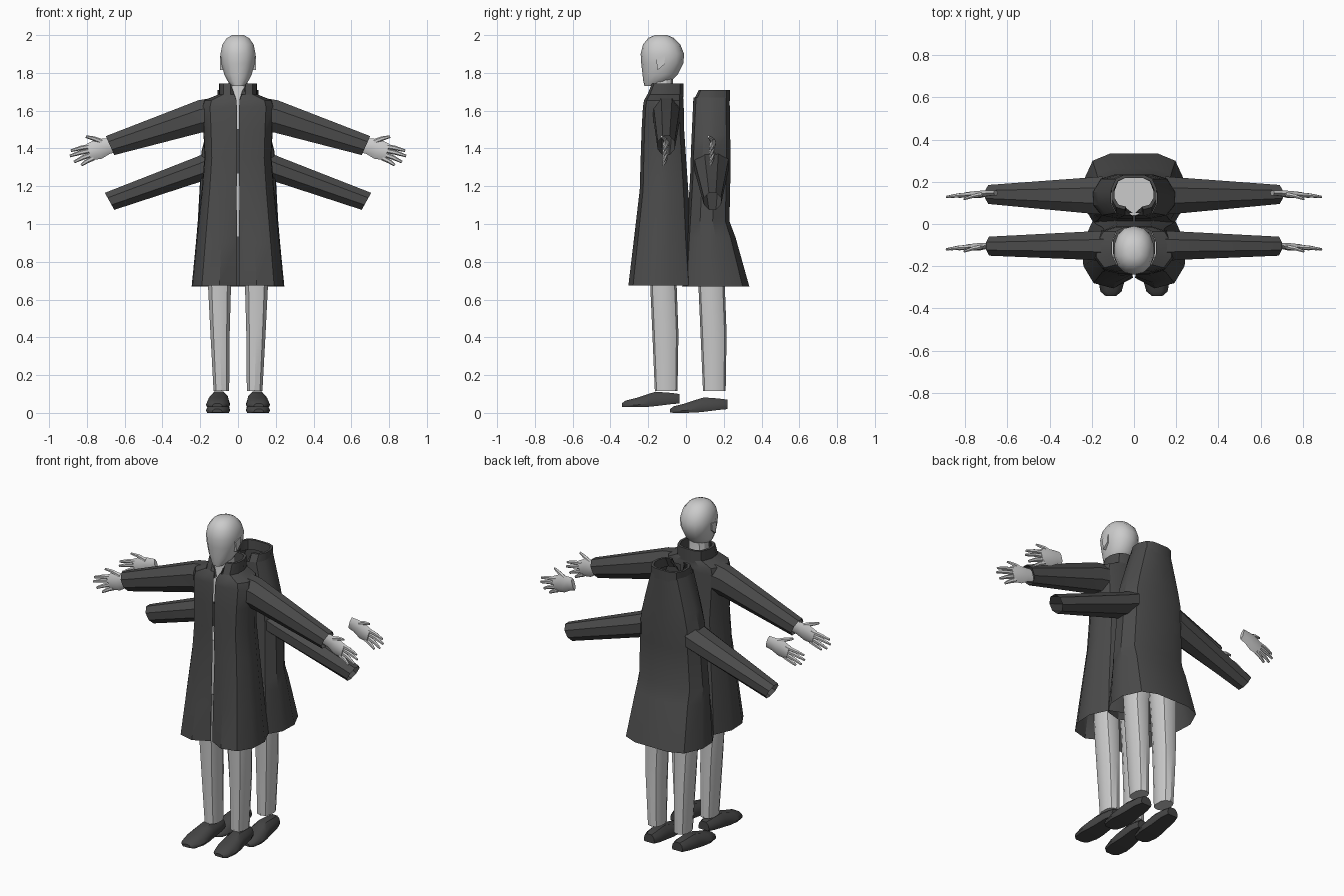
import bpy, bmesh, math
from mathutils import Vector

if "Cube" in bpy.data.objects:
    bpy.data.objects.remove(bpy.data.objects["Cube"])


def material(name, v):
    m = bpy.data.materials.new(name)
    m.diffuse_color = (v, v, v, 1)
    m.use_nodes = True
    m.node_tree.nodes["Principled BSDF"].inputs["Base Color"].default_value = m.diffuse_color
    return m


DARK = material("charcoal_cloth", 0.07)
SHOE = material("dark_leather", 0.06)
PALE = material("pale_grey", 0.6)


def loft(name, rings, mat, closed=True, caps=(True, True), angle=32):
    """Skin a list of equal-length point rings into one object."""
    bm = bmesh.new()
    vs = [[bm.verts.new(p) for p in r] for r in rings]
    n = len(vs[0])
    for a, b in zip(vs, vs[1:]):
        for i in range(n if closed else n - 1):
            j = (i + 1) % n
            bm.faces.new((a[i], a[j], b[j], b[i]))
    if caps[0]:
        bm.faces.new(vs[0])
    if caps[1]:
        bm.faces.new(vs[-1])
    bmesh.ops.recalc_face_normals(bm, faces=bm.faces)
    me = bpy.data.meshes.new(name)
    bm.to_mesh(me)
    bm.free()
    me.materials.append(mat)
    ob = bpy.data.objects.new(name, me)
    bpy.context.collection.objects.link(ob)
    bpy.ops.object.select_all(action='DESELECT')
    ob.select_set(True)
    bpy.context.view_layer.objects.active = ob
    bpy.ops.object.shade_smooth_by_angle(angle=math.radians(angle))
    return ob


def oval(z, hw, yf, yb, cx=0, n=10, power=0.8):
    """Rounded horizontal ring from its half width, front and back."""
    pts = []
    for i in range(n):
        a = math.tau * (i + 0.5) / n
        c, s = math.cos(a), math.sin(a)
        x = math.copysign(abs(c) ** power, c)
        y = math.copysign(abs(s) ** power, s)
        pts.append(Vector((cx + hw * x, (yf + yb) / 2 + (yb - yf) / 2 * y, z)))
    return pts


# half outline of the coat as fractions of width and depth, front to back
COAT_HALF = [(0.4, 0), (0.78, 0.07), (0.98, 0.3), (1, 0.6), (0.8, 0.9), (0.45, 1)]


def coat_ring(z, hw, yf, yb, gap=0.004, notch=0.0, front_z=None):
    """Open ring with a centre-front slit."""
    half = [Vector((gap, yf + notch, z if front_z is None else front_z))]
    half += [Vector((u * hw, yf + v * (yb - yf), z)) for u, v in COAT_HALF]
    left = [Vector((-p.x, p.y, p.z)) for p in half]
    return half + [Vector((0, yb, z))] + left[::-1]


def sleeve_ring(top, bottom, yf, yb, n=8):
    t, b = Vector((top[0], 0, top[1])), Vector((bottom[0], 0, bottom[1]))
    mid, up = (t + b) / 2, (t - b) / 2
    k = 1 / math.cos(math.pi / n)
    pts = []
    for i in range(n):
        a = math.tau * (i + 0.5) / n
        p = mid + up * math.cos(a) * k
        p.y = (yf + yb) / 2 + (yb - yf) / 2 * math.sin(a) * k
        pts.append(p)
    return pts


def flip(rings, s):
    return [[Vector((s * p[0], p[1], p[2])) for p in r] for r in rings]


def coat(prefix, rings, collar, sleeves):
    loft(prefix + "_coat", [coat_ring(*r) for r in rings], DARK, False, (False, False))
    # standing collar with an outer and inner wall
    z0, z1, hw, yf, yb = collar
    t = 0.014
    loft(prefix + "_collar", [
        coat_ring(z0, hw, yf, yb, 0.006, 0, z0 - 0.02),
        coat_ring(z1, hw, yf + 0.03, yb, 0.05, 0, z1 - 0.02),
        coat_ring(z1, hw - t, yf + 0.03 + t, yb - t, 0.046, 0, z1 - 0.02),
        coat_ring(z0, hw - t, yf + t, yb - t, 0.006, 0, z0 - 0.02)],
        DARK, False, (False, False))
    for s, side in ((1, "left"), (-1, "right")):
        loft(f"{prefix}_{side}_sleeve", flip([sleeve_ring(*r) for r in sleeves], s),
             DARK, caps=(True, False))


def trousers(prefix, dy):
    for s, side in ((1, "left"), (-1, "right")):
        legs = [(0.115, 0.043, -0.165, -0.045, 0.088), (0.42, 0.053, -0.178, -0.04, 0.095),
                (0.69, 0.064, -0.19, -0.05, 0.098), (1.0, 0.075, -0.205, -0.035, 0.088)]
        rings = [oval(z, hw, a + dy, b + dy, cx) for z, hw, a, b, cx in legs]
        loft(f"{prefix}_{side}_trouser_leg", flip(rings, s), PALE)
    loft(prefix + "_trouser_waist", [oval(0.93, 0.155, -0.2 + dy, -0.035 + dy),
         oval(1.05, 0.16, -0.21 + dy, -0.03 + dy),
         oval(1.27, 0.15, -0.215 + dy, -0.022 + dy)], PALE)


def shoes(prefix, dy, dz):
    # sections along the foot: y, half width, sole height, top height
    prof = [(-0.34, 0.026, 0.032, 0.05), (-0.32, 0.05, 0.03, 0.065), (-0.26, 0.064, 0.03, 0.08),
            (-0.2, 0.06, 0.032, 0.1), (-0.16, 0.055, 0.036, 0.112),
            (-0.08, 0.05, 0.046, 0.106), (-0.035, 0.036, 0.05, 0.1)]
    shape = [(-0.9, 0), (0.9, 0), (1, 0.25), (0.85, 0.7), (0.45, 1), (-0.45, 1), (-0.85, 0.7), (-1, 0.25)]
    for s, side in ((1, "left"), (-1, "right")):
        rings = []
        for y, hw, b, t in prof:
            cx = 0.098 - 0.05 * (y + 0.1)
            rings.append([Vector((cx + u * hw, y + dy, b + v * (t - b) + dz)) for u, v in shape])
        loft(f"{prefix}_{side}_shoe", flip(rings, s), SHOE, angle=40)


def tube(name, path, radii, s, depth=1.0):
    """Six-sided tapered limb along points in x, y, z."""
    path = [Vector(p) for p in path]
    d = (path[-1] - path[0]).normalized()
    side = d.cross(Vector((0, 1, 0))).normalized()
    rings = [[p + side * r * math.cos(a) + Vector((0, r * depth * math.sin(a), 0))
              for a in [math.tau * i / 6 for i in range(6)]] for p, r in zip(path, radii)]
    loft(name, flip(rings, s), PALE, angle=45)


def hands(prefix, y):
    digits = {"index": ((0.775, 1.412), (0.885, 1.388)), "middle": ((0.78, 1.39), (0.89, 1.36)),
              "ring": ((0.777, 1.368), (0.868, 1.328)), "little": ((0.765, 1.35), (0.83, 1.312)),
              "thumb": ((0.72, 1.435), (0.805, 1.463))}
    for s, side in ((1, "left"), (-1, "right")):
        tube(f"{prefix}_{side}_palm",
             [(0.655, y + 0.008, 1.418), (0.69, y + 0.006, 1.412), (0.735, y, 1.398), (0.79, y - 0.003, 1.38)],
             [0.038, 0.042, 0.054, 0.045], s, 0.36)
        for nm, (a, b) in digits.items():
            dy = -0.022 if nm == "thumb" else -0.012
            m = ((a[0] + b[0]) / 2, y + dy / 3, (a[1] + b[1]) / 2 + 0.003)
            tube(f"{prefix}_{side}_{nm}", [(a[0], y, a[1]), m, (b[0], y + dy, b[1])],
                 [0.014, 0.012, 0.007], s, 0.85)


# worn coat on the front figure
coat("front", [
    (0.675, 0.245, -0.305, 0.05, 0.005, 0.05), (0.9, 0.222, -0.278, 0.03, 0.006, 0.03),
    (1.18, 0.192, -0.245, 0.012, 0.007, 0.008), (1.35, 0.178, -0.24, 0.0, 0.004),
    (1.5, 0.183, -0.235, -0.01, 0.004), (1.62, 0.19, -0.228, -0.012, 0.006),
    (1.655, 0.18, -0.222, -0.014, 0.008), (1.685, 0.105, -0.205, -0.016, 0.02)],
    (1.67, 1.745, 0.1, -0.21, -0.014),
    [((0.11, 1.672), (0.14, 1.49), -0.18, -0.03), ((0.21, 1.655), (0.19, 1.485), -0.17, -0.035),
     ((0.70, 1.465), (0.655, 1.365), -0.15, -0.06)])

# empty slumped coat behind it
coat("rear", [
    (0.67, 0.245, -0.02, 0.335, 0.005, 0.04), (0.93, 0.22, 0.0, 0.262, 0.005, 0.02),
    (1.015, 0.213, 0.008, 0.23, 0.005), (1.25, 0.2, 0.022, 0.235),
    (1.38, 0.194, 0.026, 0.235), (1.47, 0.172, 0.03, 0.234),
    (1.6, 0.132, 0.036, 0.232), (1.67, 0.11, 0.04, 0.231, 0.01)],
    (1.65, 1.71, 0.108, 0.038, 0.232),
    [((0.15, 1.385), (0.15, 1.24), 0.045, 0.225), ((0.22, 1.355), (0.195, 1.225), 0.05, 0.22),
     ((0.705, 1.165), (0.655, 1.075), 0.095, 0.185)])

# lower bodies and hands, front and rear sets
for prefix, dy, dz in (("front", 0, 0), ("rear", 0.255, -0.03)):
    trousers(prefix, dy)
    shoes(prefix, dy, dz)
    hands(prefix, -0.108 if dy == 0 else 0.14)

# neck and chest seen through the collar
loft("neck", [oval(1.5, 0.08, -0.21, -0.05), oval(1.62, 0.075, -0.2, -0.05),
              oval(1.68, 0.056, -0.185, -0.07), oval(1.8, 0.05, -0.18, -0.07)], PALE)

# head, lofted from chin to crown
head = [(1.73, 0.03, -0.22, -0.16), (1.755, 0.055, -0.226, -0.08), (1.79, 0.074, -0.23, -0.045),
        (1.85, 0.09, -0.237, -0.014), (1.9, 0.095, -0.24, -0.01), (1.95, 0.085, -0.228, -0.03),
        (1.985, 0.06, -0.2, -0.065), (2.0, 0.03, -0.165, -0.1)]
loft("head", [oval(*r, n=14, power=0.9) for r in head], PALE, angle=40)

# ears
for s, side in ((1, "left"), (-1, "right")):
    ear = [(-0.16, 1.88), (-0.11, 1.89), (-0.115, 1.845), (-0.15, 1.815)]
    loft(side + "_ear", flip([[(x, y, z) for y, z in ear] for x in (0.07, 0.096)], s), PALE)
